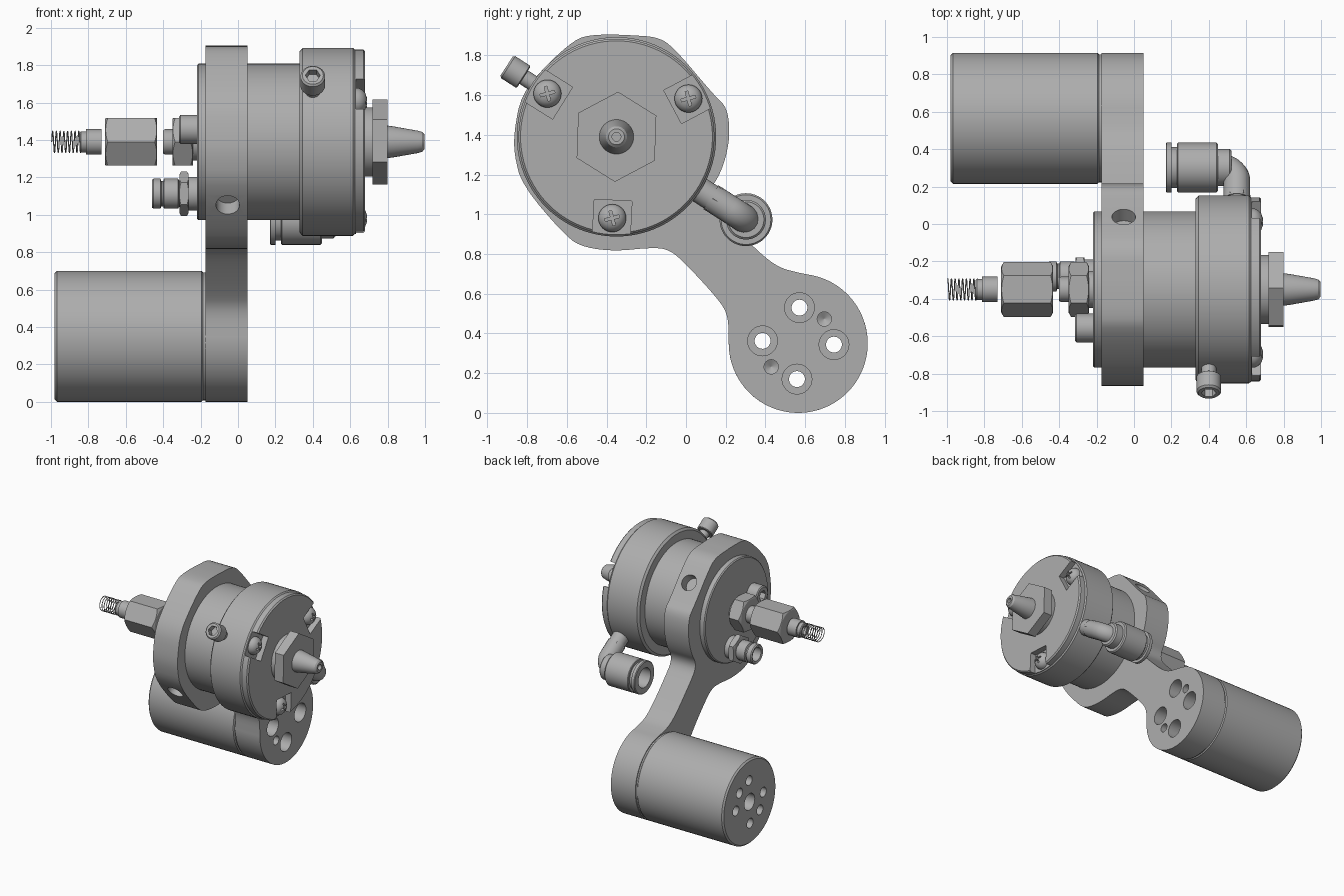
import bpy, bmesh, math
from mathutils import Vector, Matrix

if "Cube" in bpy.data.objects:
    bpy.data.objects.remove(bpy.data.objects["Cube"])

metal = bpy.data.materials.new("grey_metal")
metal.use_nodes = True
GREY = (0.42, 0.42, 0.42, 1)
metal.diffuse_color = GREY
metal.node_tree.nodes["Principled BSDF"].inputs["Base Color"].default_value = GREY

BODY_Y, BODY_Z = -0.35, 1.39
POST_Y, POST_Z = 0.565, 0.35
BODY = (0, BODY_Y, BODY_Z)
POST = (0, POST_Y, POST_Z)


def finish(name, bm):
    bmesh.ops.recalc_face_normals(bm, faces=bm.faces)
    mesh = bpy.data.meshes.new(name)
    bm.to_mesh(mesh)
    bm.free()
    mesh.materials.append(metal)
    ob = bpy.data.objects.new(name, mesh)
    bpy.context.collection.objects.link(ob)
    return shade(ob)


def shade(ob):
    bpy.ops.object.select_all(action='DESELECT')
    ob.select_set(True)
    bpy.context.view_layer.objects.active = ob
    bpy.ops.object.shade_smooth_by_angle(angle=math.radians(30))
    return ob


def turn(name, profile, origin=BODY, axis=(1, 0, 0), sides=64, phase=0.0):
    """Revolve (distance, radius) pairs about an axis; few sides give a prism."""
    d = Vector(axis).normalized()
    u = Vector((0, 1, 0)) if abs(d.x) > 0.9 else Vector((1, 0, 0))
    v = d.cross(u)
    bm = bmesh.new()
    rings = []
    for t, r in profile:
        angles = [phase + math.tau * i / sides for i in range(sides)]
        rings.append([bm.verts.new(Vector(origin) + d * t + (u * math.cos(a) + v * math.sin(a)) * r)
                      for a in angles])
    for a, b in zip(rings, rings[1:]):
        for i in range(sides):
            j = (i + 1) % sides
            bm.faces.new((a[i], a[j], b[j], b[i]))
    bm.faces.new(rings[0])
    bm.faces.new(rings[-1])
    return finish(name, bm)


def box(name, centre, size, angle=0.0):
    bm = bmesh.new()
    m = Matrix.Translation(centre) @ Matrix.Rotation(angle, 4, 'X') @ Matrix.Diagonal((*size, 1))
    bmesh.ops.create_cube(bm, size=1, matrix=m)
    return finish(name, bm)


def boolean(target, cutters, operation='DIFFERENCE'):
    for c in cutters:
        mod = target.modifiers.new("cut", 'BOOLEAN')
        mod.operation, mod.solver, mod.object = operation, 'EXACT', c
        bpy.context.view_layer.objects.active = target
        bpy.ops.object.modifier_apply(modifier=mod.name)
        bpy.data.objects.remove(c)
    shade(target)


def hex_nut(name, x0, x1, r, origin, phase=0.0, c=0.015):
    nut = turn(name, [(x0, r), (x1, r)], origin, sides=6, phase=phase)
    rim = [(x0, r - 1.6 * c), (x0 + c, r + 0.002), (x1 - c, r + 0.002), (x1, r - 1.6 * c)]
    boolean(nut, [turn("nut_rim", rim, origin)], 'INTERSECT')
    return nut


def polar(centre, radius, degrees, x=0.0):
    a = math.radians(degrees)
    return Vector((x, centre[1] + radius * math.cos(a), centre[2] + radius * math.sin(a)))


# Bracket: clamp head, neck and round foot in one plate
head = [(0.57, 0.705), (0.47, 0.73), (0.37, 0.805), (0.2, 0.98), (0.13, 1.06), (0.125, 1.13),
        (0.17, 1.2), (0.205, 1.3), (0.222, 1.42), (0.205, 1.54), (0.145, 1.595), (-0.07, 1.85),
        (-0.15, 1.893), (-0.255, 1.9), (-0.35, 1.905), (-0.48, 1.903), (-0.56, 1.88),
        (-0.71, 1.745), (-0.83, 1.6), (-0.865, 1.42), (-0.865, 1.3), (-0.825, 1.145),
        (-0.6, 0.882), (-0.51, 0.832), (-0.355, 0.814), (-0.18, 0.832), (-0.09, 0.825),
        (-0.01, 0.76), (0.165, 0.57), (0.212, 0.49)]
outline = [Vector(p) for p in head]
outline += [polar(POST, 0.35, a).yz for a in range(178, 446, 4)]
for _ in range(2):
    nxt = outline[1:] + outline[:1]
    outline = [q for a, b in zip(outline, nxt) for q in (a.lerp(b, 0.25), a.lerp(b, 0.75))]
bm = bmesh.new()
plate = bm.faces.new([bm.verts.new((-0.175, *p)) for p in outline])
extruded = bmesh.ops.extrude_face_region(bm, geom=[plate])["geom"]
bmesh.ops.translate(bm, vec=(0.225, 0, 0), verts=[g for g in extruded if isinstance(g, bmesh.types.BMVert)])
bracket = finish("bracket", bm)

# Mounting post
post = turn("mounting_post", [(-0.98, 0.338), (-0.968, 0.35), (-0.195, 0.35), (-0.187, 0.342),
                              (-0.175, 0.342)], POST)

# Bolt holes and dowel holes through the foot and post
for a in (88, 176, 268, 358):
    at = polar(POST, 0.18, a)
    boolean(bracket, [turn("bore", [(-0.3, 0.04), (-0.05, 0.04), (-0.05, 0.075), (0.1, 0.075)], at, sides=32)])
    boolean(post, [turn("bore", [(-1.1, 0.04), (0, 0.04)], at, sides=32)])
for a in (43, 221):
    at = polar(POST, 0.18, a)
    boolean(bracket, [turn("dowel", [(-0.07, 0.002), (-0.05, 0.036), (0.1, 0.036)], at, sides=32)])
    boolean(post, [turn("dowel", [(-1.1, 0.04), (-0.85, 0.04)], at, sides=32)])
boolean(post, [turn("bore", [(-1.1, 0.068), (-0.7, 0.068)], POST)])

# Clamp screw hole crossing the head, on both slanted sides
for s in (1, -1):
    boolean(bracket, [turn("cross_hole", [(0.43, 0.063), (0.8, 0.063)], (-0.055, BODY_Y, BODY_Z),
                           (0, 0.76 * s, 0.65 * s), sides=32)])

# Valve body and front cap
turn("valve_body", [(-0.22, 0.41), (-0.212, 0.418), (0.35, 0.418)], sides=96)
cap = turn("front_cap", [(0.33, 0.485), (0.345, 0.502), (0.615, 0.502), (0.625, 0.493),
                         (0.67, 0.493), (0.68, 0.483)], sides=96)
SCREWS = (148, 28, 267)
for a in SCREWS:
    boolean(cap, [box("pocket", polar(BODY, 0.48, a, 0.73), (0.2, 0.32, 0.19), math.radians(a))])

# Dome screws with cross recess
for a in SCREWS:
    at = polar(BODY, 0.41, a)
    screw = turn("cap_screw", [(0.62, 0.07), (0.645, 0.07), (0.665, 0.06), (0.68, 0.044),
                               (0.69, 0.018)], at, sides=40)
    at.x = 0.685
    slots = [box("slot", at, (0.04, 0.075, 0.014), math.radians(15 + q)) for q in (0, 90)]
    boolean(screw, slots)

# Nozzle with hex flange
turn("nozzle_collar", [(0.67, 0.185), (0.725, 0.185)])
turn("nozzle_hex", [(0.72, 0.227), (0.8, 0.227)], sides=6, phase=math.radians(88))
turn("nozzle_tip", [(0.79, 0.088), (0.83, 0.083), (0.96, 0.06), (0.985, 0.053), (0.997, 0.04),
                    (0.997, 0.022), (0.93, 0.022)], sides=48)

# Socket screw on the side of the cap
radial = Vector((0, -0.84, 0.54))
turn("side_screw_shank", [(0.45, 0.04), (0.57, 0.04)], (0.4, BODY_Y, BODY_Z), radial, 32)
side_head = turn("side_screw_head", [(0.555, 0.06), (0.56, 0.066), (0.648, 0.066), (0.658, 0.056)],
                 (0.4, BODY_Y, BODY_Z), radial, 40)
boolean(side_head, [turn("socket", [(0.61, 0.04), (0.7, 0.04)], (0.4, BODY_Y, BODY_Z), radial, 6)])

# Elbow tube fitting
FIT = (0, 0.302, 0.973)
turn("elbow_sleeve", [(0.3, 0.08), (0.17, 0.08), (0.17, 0.127), (0.175, 0.133), (0.2, 0.133),
                      (0.2, 0.11), (0.23, 0.11), (0.23, 0.128), (0.235, 0.133), (0.44, 0.133),
                      (0.45, 0.125), (0.45, 0.1), (0.51, 0.1), (0.52, 0.09)], FIT)
inward = Vector((0, BODY_Y - FIT[1], BODY_Z - FIT[2])).normalized()
turn("elbow_stem", [(0.15, 0.066), (0.35, 0.066)], (0.55, *FIT[1:]), inward, 40)
turn("elbow_swivel", [(0.09, 0.064), (0.2, 0.074)], (0.55, *FIT[1:]), inward, 6)


def tube(name, points, radius):
    curve = bpy.data.curves.new(name, 'CURVE')
    curve.dimensions = '3D'
    curve.bevel_depth, curve.bevel_resolution = radius, 6 if radius > 0.01 else 1
    curve.use_fill_caps = True
    spline = curve.splines.new('POLY')
    spline.points.add(len(points) - 1)
    for p, q in zip(spline.points, points):
        p.co = (*q, 1)
    curve.materials.append(metal)
    ob = bpy.data.objects.new(name, curve)
    bpy.context.collection.objects.link(ob)


bend = [Vector(FIT) + Vector((0.46 + 0.09 * math.sin(t), 0, 0)) + inward * 0.09 * (1 - math.cos(t))
        for t in (math.pi / 2 * i / 12 for i in range(13))]
tube("elbow_bend", [Vector(FIT) + Vector((0.4, 0, 0))] + bend + [bend[-1] + inward * 0.12], 0.072)

# Rear inlet: fixed nut, separate long nut, ferrule and spring
turn("inlet_base", [(-0.26, 0.1), (-0.2, 0.1)])
hex_nut("inlet_nut", -0.35, -0.24, 0.147, BODY)
turn("inlet_stub", [(-0.4, 0.03), (-0.4, 0.062), (-0.39, 0.068), (-0.34, 0.068)], sides=40)
hex_nut("long_nut", -0.71, -0.432, 0.147, BODY)
turn("ferrule", [(-0.73, 0.068), (-0.812, 0.068), (-0.812, 0.056), (-0.84, 0.056), (-0.848, 0.05),
                 (-0.848, 0.035), (-0.76, 0.035)], sides=40)
TURNS, STEPS = 8, 20
coil = [Vector((-0.996 + 0.16 * i / (TURNS * STEPS), BODY_Y + 0.057 * math.cos(math.tau * i / STEPS),
                BODY_Z + 0.057 * math.sin(math.tau * i / STEPS))) for i in range(TURNS * STEPS + 1)]
tube("spring", coil, 0.003)

# Rear connector below the inlet
PORT = (0, -0.28, 1.113)
turn("connector", [(-0.38, 0.055), (-0.455, 0.055), (-0.46, 0.074), (-0.452, 0.08), (-0.415, 0.08),
                   (-0.41, 0.068), (-0.4, 0.068), (-0.395, 0.08), (-0.32, 0.08), (-0.315, 0.07),
                   (-0.27, 0.09), (-0.2, 0.09)], PORT, sides=40)
hex_nut("connector_nut", -0.312, -0.265, 0.118, PORT, math.pi / 2, 0.008)

# Rear socket screw
rear = (0, -0.556, 1.457)
rear_head = turn("rear_screw", [(-0.315, 0.068), (-0.308, 0.077), (-0.21, 0.077)], rear, sides=40)
boolean(rear_head, [turn("socket", [(-0.4, 0.042), (-0.27, 0.042)], rear, sides=6)])
